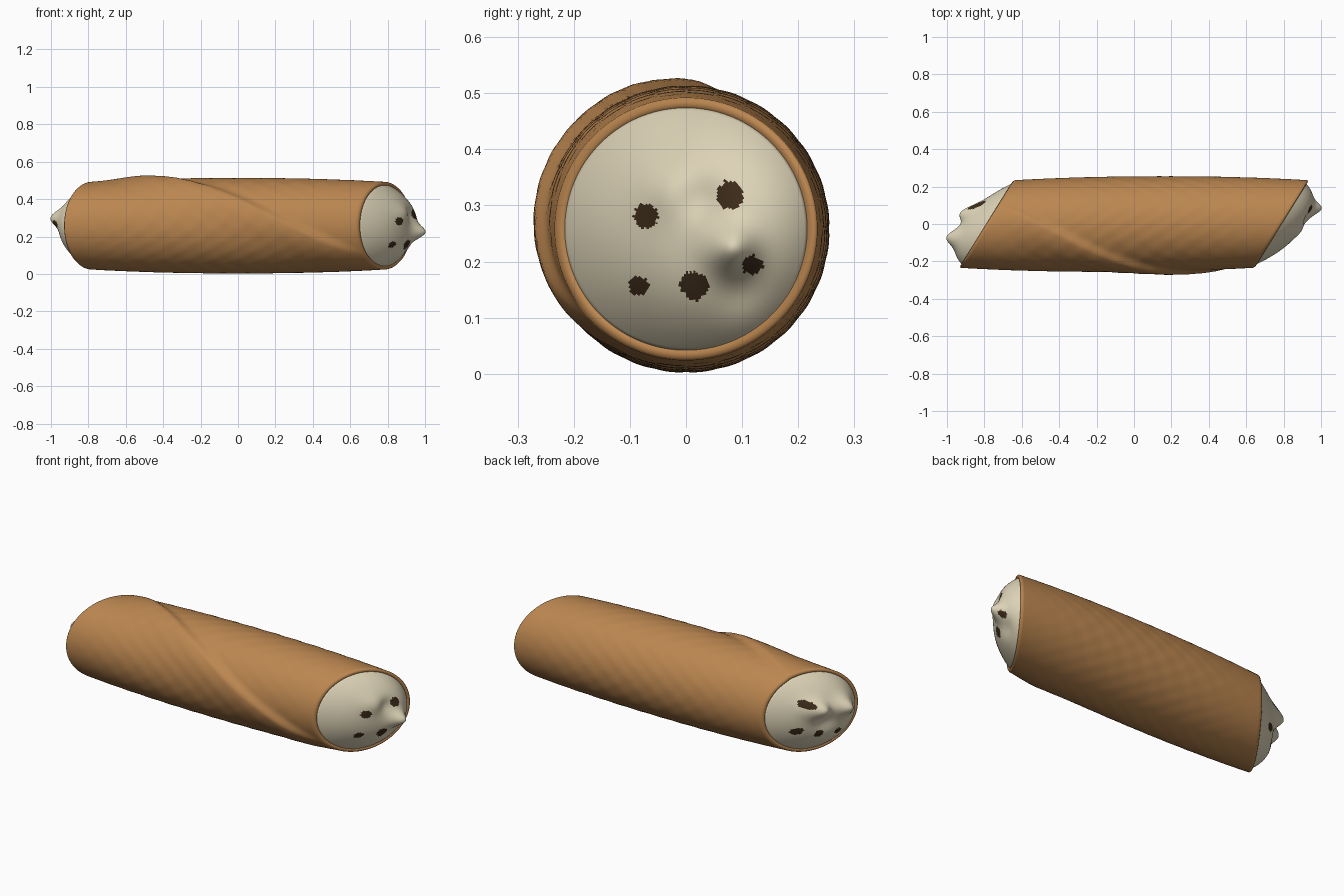
import bpy, bmesh, math, random

if "Cube" in bpy.data.objects:
    bpy.data.objects.remove(bpy.data.objects["Cube"])

random.seed(4)
CZ = 0.258          # height of the roll's axis
SLANT = 0.62        # slant of both cut ends (x shift per unit y)
HALF = 0.787        # half length along the axis
SEG = 144


def material(name, rgb):
    m = bpy.data.materials.new(name)
    m.diffuse_color = (*rgb, 1)
    m.use_nodes = True
    m.node_tree.nodes["Principled BSDF"].inputs["Base Color"].default_value = m.diffuse_color
    return m


PASTRY = material("golden pastry", (0.50, 0.24, 0.08))
CREAM = material("ricotta cream", (0.72, 0.65, 0.47))
CHOC = material("dark chocolate", (0.045, 0.024, 0.010))


def finish(name, bm, mats):
    bmesh.ops.recalc_face_normals(bm, faces=bm.faces)
    me = bpy.data.meshes.new(name)
    bm.to_mesh(me)
    bm.free()
    for m in mats:
        me.materials.append(m)
    ob = bpy.data.objects.new(name, me)
    bpy.context.collection.objects.link(ob)
    for p in me.polygons:
        p.use_smooth = True
    return ob


def bridge(bm, a, b):
    n = len(a)
    return [bm.faces.new((a[i], a[(i + 1) % n], b[(i + 1) % n], b[i])) for i in range(n)]


def smooth(a, b, v):
    t = min(1, max(0, (v - a) / (b - a)))
    return t * t * (3 - 2 * t)


def shell_radius(t, x, phi):
    """Slightly barrelled tube with a spiral overlapping flap and faint blisters."""
    r = 0.234 + 0.021 * (1 - abs(t) ** 2.2)
    d = phi - (1.0 + 1.95 * x)
    d = (d + math.pi) % (2 * math.pi) - math.pi
    flap = math.exp(-(d / 0.55) ** 2) if d > 0 else math.exp(-(d / 0.10) ** 2)
    r += 0.021 * flap * smooth(-0.82, -0.5, x) * (1 - smooth(0.45, 0.72, x))
    r += 0.0012 * math.sin(48 * x + 2 * math.sin(3 * phi)) * math.sin(14 * phi) * (1 - t * t)
    return r


# pastry shell: outer wall, rounded rims, inner lip
bm = bmesh.new()
rings = []


def ring(t, dr=0.0, dx=0.0):
    vs = []
    for i in range(SEG):
        phi = 2 * math.pi * i / SEG          # 0 = top, turning to the front
        s, c = math.sin(phi), math.cos(phi)
        x = t * HALF - SLANT * 0.235 * s
        r = shell_radius(t, x, phi) + dr
        y = -r * s
        vs.append(bm.verts.new((t * HALF + dx + SLANT * y, y, CZ + r * c)))
    rings.append(vs)


ring(-1, -0.030, 0.10)
for dr, dx in ((-0.024, 0.02), (-0.021, 0.004), (-0.012, -0.003), (-0.004, 0.0)):
    ring(-1, dr, dx)
N = 110
for k in range(N + 1):
    ring((-1 + 2 * k / N) * 0.993)
for dr, dx in ((-0.004, 0.0), (-0.012, 0.003), (-0.021, -0.004), (-0.024, -0.02)):
    ring(1, dr, dx)
ring(1, -0.030, -0.10)
for a, b in zip(rings, rings[1:]):
    bridge(bm, a, b)
finish("pastry_shell", bm, [PASTRY])


# cream filling: lumpy dome at each end, chocolate chips coloured by distance
def filling(name, side, bumps, chips):
    bm = bmesh.new()
    R, n = 0.216, 46

    def point(q, a):
        rho = R * q
        y, z = rho * math.cos(a), CZ + rho * math.sin(a)
        h = 0.125 * (1 - q ** 2.6)
        for by, bz, amp, w in bumps:
            g = math.exp(-((y - by) ** 2 + (z - bz) ** 2) / (w * w))
            h += amp * g * (1 - q ** 4)
        return (side * (HALF + h) + SLANT * y, y, z)

    loops = [[bm.verts.new(point(k / n, 2 * math.pi * i / SEG)) for i in range(SEG)]
             for k in range(1, n + 1)]
    # skirt tucked inside the shell
    loops.append([bm.verts.new((v.co.x - side * 0.08, v.co.y, v.co.z)) for v in loops[-1]])
    tip = bm.verts.new(point(0, 0))
    faces = [bm.faces.new((tip, loops[0][i], loops[0][(i + 1) % SEG])) for i in range(SEG)]
    for a, b in zip(loops, loops[1:]):
        faces += bridge(bm, a, b)
    for f in faces:
        c = f.calc_center_median()
        for cy, cz, cr in chips:
            if math.hypot(c.y - cy, c.z - cz) < cr * random.uniform(0.88, 1.1):
                f.material_index = 1
    ob = finish(name, bm, [CREAM, CHOC])
    return ob


filling("cream_right", 1,
        [(0.082, 0.222, 0.055, 0.042), (-0.04, 0.33, 0.015, 0.05),
         (0.03, 0.31, -0.015, 0.04), (0.10, 0.14, -0.02, 0.05)],
        [(-0.071, 0.281, 0.022), (0.079, 0.319, 0.025), (-0.085, 0.157, 0.018),
         (0.015, 0.157, 0.025), (0.119, 0.193, 0.018)])
filling("cream_left", -1,
        [(-0.07, 0.30, 0.058, 0.05), (0.065, 0.31, 0.065, 0.05),
         (0.02, 0.22, -0.015, 0.05)],
        [(0.10, 0.34, 0.023), (0.125, 0.185, 0.022), (0.035, 0.16, 0.020),
         (-0.06, 0.155, 0.019), (-0.11, 0.266, 0.021)])
